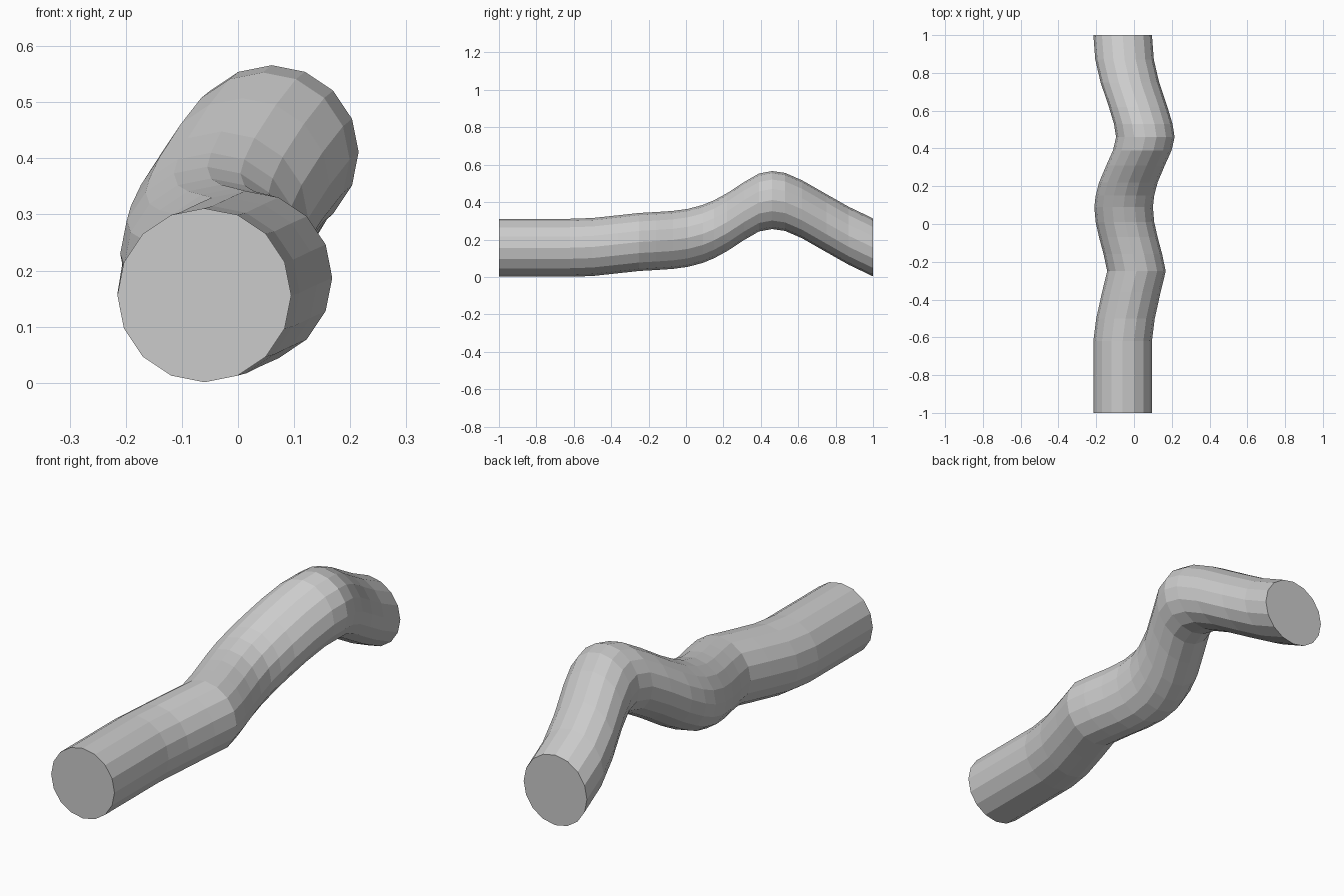
import bpy, bmesh
from math import sin, cos, pi

SIDES, RADIUS = 16, 0.155

# Centre line of the tube as (x, y, z)
PATH = [
    (-0.060, -1.00, 0.156), (-0.060, -0.62, 0.156), (-0.045, -0.50, 0.160),
    (-0.014, -0.36, 0.175), (0.013, -0.25, 0.187), (-0.006, -0.16, 0.192),
    (-0.030, -0.07, 0.198), (-0.048, 0.01, 0.209), (-0.055, 0.09, 0.230),
    (-0.048, 0.15, 0.255), (-0.030, 0.22, 0.293), (0.008, 0.31, 0.352),
    (0.044, 0.39, 0.398), (0.060, 0.46, 0.411), (0.049, 0.53, 0.401),
    (0.022, 0.62, 0.362), (-0.022, 0.75, 0.288), (-0.050, 0.87, 0.220),
    (-0.060, 1.00, 0.158),
]

# Sweep an upright 16-sided ring along the path and cap both ends
bm = bmesh.new()
rings = []
for x, y, z in PATH:
    rings.append([bm.verts.new((x + RADIUS * cos(2 * pi * i / SIDES), y,
                                z + RADIUS * sin(2 * pi * i / SIDES)))
                  for i in range(SIDES)])
for a, b in zip(rings, rings[1:]):
    for i in range(SIDES):
        j = (i + 1) % SIDES
        bm.faces.new((a[i], a[j], b[j], b[i]))
bm.faces.new(rings[0])
bm.faces.new(rings[-1])
bmesh.ops.recalc_face_normals(bm, faces=bm.faces)

mesh = bpy.data.meshes.new("bent_tube")
bm.to_mesh(mesh)
bm.free()
tube = bpy.data.objects.new("bent_tube", mesh)
bpy.context.collection.objects.link(tube)
